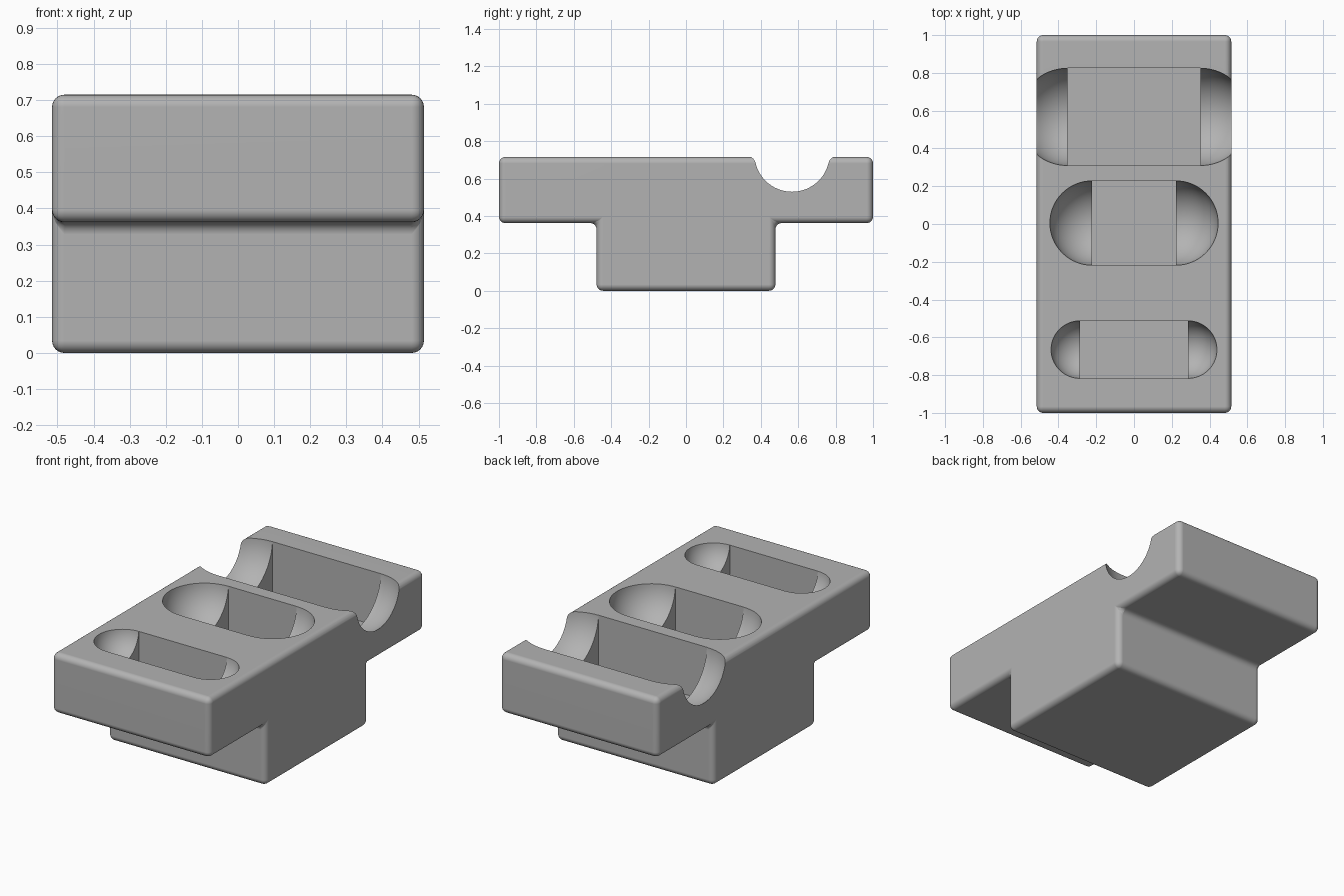
import bpy, bmesh, math
from mathutils import Matrix

if "Cube" in bpy.data.objects:
    bpy.data.objects.remove(bpy.data.objects["Cube"])

HALF_X, TOP, LEDGE, STEM = 0.515, 0.715, 0.362, 0.478
ROUND, CENTRE_Z, FLOOR_Z = 0.034, 0.73, 0.40

grey = bpy.data.materials.new("plain grey")
grey.use_nodes = True
colour = (0.45, 0.45, 0.45, 1)
grey.diffuse_color = colour
grey.node_tree.nodes["Principled BSDF"].inputs["Base Color"].default_value = colour


def to_object(name, bm):
    bmesh.ops.recalc_face_normals(bm, faces=bm.faces)
    mesh = bpy.data.meshes.new(name)
    bm.to_mesh(mesh)
    bm.free()
    mesh.materials.append(grey)
    obj = bpy.data.objects.new(name, mesh)
    bpy.context.collection.objects.link(obj)
    return obj


def apply(obj, kind, **settings):
    mod = obj.modifiers.new(kind.title(), kind)
    for key, value in settings.items():
        setattr(mod, key, value)
    bpy.context.view_layer.objects.active = obj
    bpy.ops.object.modifier_apply(modifier=mod.name)


def cut(obj, cutter):
    cutter.hide_render = True
    apply(obj, "BOOLEAN", operation="DIFFERENCE", solver="EXACT", object=cutter)
    bpy.data.objects.remove(cutter)


# T-shaped block: side profile swept across the width, every edge rounded
half = [(STEM, 0), (STEM, LEDGE), (1, LEDGE), (1, TOP)]
profile = half + [(-y, z) for y, z in reversed(half)]
bm = bmesh.new()
face = bm.faces.new([bm.verts.new((-HALF_X, y, z)) for y, z in profile])
swept = bmesh.ops.extrude_face_region(bm, geom=[face])["geom"]
bmesh.ops.translate(bm, vec=(2 * HALF_X, 0, 0),
                    verts=[v for v in swept if isinstance(v, bmesh.types.BMVert)])
block = to_object("pocketed_block", bm)
apply(block, "BEVEL", width=ROUND, segments=6, limit_method="ANGLE")

# Pockets: a straight-walled slot with a scooped round end on each side
# (centre y, radius, half length of the straight part)
for y, radius, reach in [(0.567, 0.258, 0.353), (0.005, 0.224, 0.222), (-0.665, 0.153, 0.287)]:
    height = 1 - FLOOR_Z
    bm = bmesh.new()
    bmesh.ops.create_cube(bm, size=1, matrix=Matrix.Translation((0, y, FLOOR_Z + height / 2))
                          @ Matrix.Diagonal((2 * reach, 2 * radius, height, 1)))
    cut(block, to_object("slot_cutter", bm))
    for side in (-1, 1):
        bm = bmesh.new()
        bmesh.ops.create_uvsphere(bm, u_segments=64, v_segments=32, radius=radius,
                                  matrix=Matrix.Translation((side * reach, y, CENTRE_Z))
                                  @ Matrix.Rotation(math.pi / 2, 4, "Y"))
        cut(block, to_object("scoop_cutter", bm))

# Smooth shading with crisp pocket rims
bpy.ops.object.select_all(action="DESELECT")
block.select_set(True)
bpy.context.view_layer.objects.active = block
bpy.ops.object.shade_smooth_by_angle(angle=math.radians(30))
block.modifiers.new("Even shading", "WEIGHTED_NORMAL").keep_sharp = True
